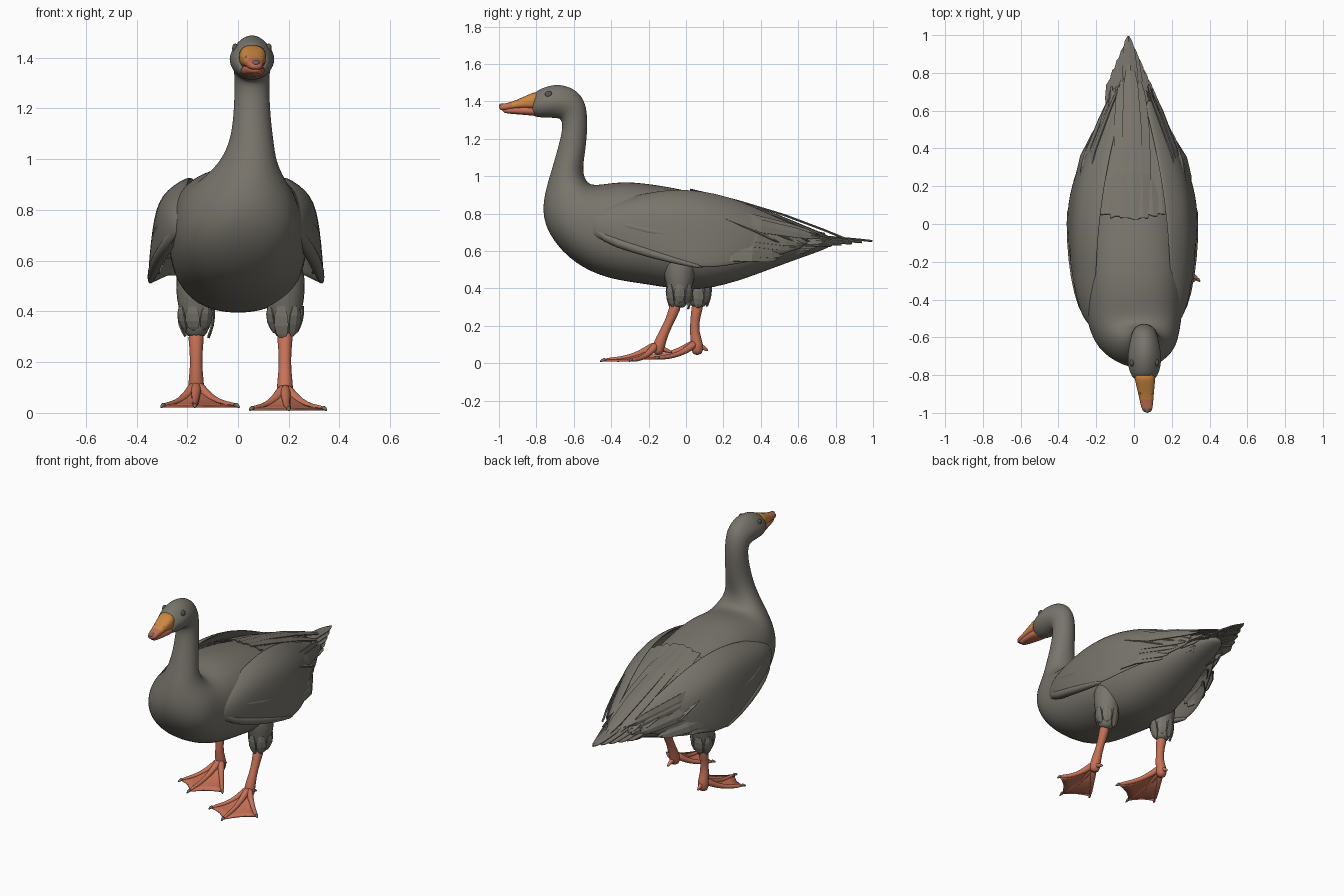
import bpy, math, random
from mathutils import Vector as V

random.seed(4)
if "Cube" in bpy.data.objects:
    bpy.data.objects.remove(bpy.data.objects["Cube"])


def material(name, rgb):
    m = bpy.data.materials.new(name)
    m.use_nodes = True
    m.diffuse_color = (*rgb, 1)
    m.node_tree.nodes["Principled BSDF"].inputs["Base Color"].default_value = (*rgb, 1)
    return m


grey = material("feather grey", (.19, .177, .15))
coral = material("leg coral", (.56, .165, .095))
orange = material("bill orange", (.62, .25, .055))
claw = material("claw grey", (.17, .145, .13))
dark = material("eye grey", (.1, .095, .085))


def build(name, verts, faces, mats, smooth=True, subsurf=0, thick=0):
    mesh = bpy.data.meshes.new(name)
    mesh.from_pydata([tuple(v) for v in verts], [], faces)
    for m in mats:
        mesh.materials.append(m)
    for p in mesh.polygons:
        p.use_smooth = smooth
    obj = bpy.data.objects.new(name, mesh)
    bpy.context.collection.objects.link(obj)
    if thick:
        mod = obj.modifiers.new("thickness", 'SOLIDIFY')
        mod.thickness, mod.offset = thick, 0
    if subsurf:
        mod = obj.modifiers.new("smooth", 'SUBSURF')
        mod.levels = mod.render_levels = subsurf
    return obj


def loft(name, rings, mats, subsurf=1):
    n = len(rings[0])
    verts = [p for r in rings for p in r]
    faces = [(i * n + j, i * n + (j + 1) % n, (i + 1) * n + (j + 1) % n, (i + 1) * n + j)
             for i in range(len(rings) - 1) for j in range(n)]
    faces += [tuple(reversed(range(n))), tuple(range(len(verts) - n, len(verts)))]
    return build(name, verts, faces, mats, True, subsurf)


def grid_faces(rows, cols):
    return [(i * cols + j, i * cols + j + 1, (i + 1) * cols + j + 1, (i + 1) * cols + j)
            for i in range(rows - 1) for j in range(cols - 1)]


def section(x, top, bottom, width, power=2.0, n=20):
    """Superellipse ring between a top and a bottom point in the y-z plane."""
    top, bottom = V((x, *top)), V((x, *bottom))
    mid, up, ring = (top + bottom) / 2, (top - bottom) / 2, []
    for k in range(n):
        a = math.tau * k / n
        c, s = math.cos(a), math.sin(a)
        cx = math.copysign(abs(c) ** (2 / power), c)
        sz = math.copysign(abs(s) ** (2 / power), s)
        ring.append(mid + V((width * cx, 0, 0)) + up * sz)
    return ring


def tube(name, points, radii, mat, n=10):
    """Round tube whose frame is carried along the path without twisting."""
    points, rings = [V(p) for p in points], []
    last = points[1] - points[0]
    q = last.to_track_quat('Z', 'Y')
    for i, p in enumerate(points):
        d = points[min(i + 1, len(points) - 1)] - points[max(i - 1, 0)]
        q = last.rotation_difference(d) @ q
        last = d
        rings.append([p + q @ V((math.cos(math.tau * k / n), math.sin(math.tau * k / n), 0)) * radii[i]
                      for k in range(n)])
    return loft(name, rings, [mat])


def ball(name, loc, size, mat):
    bpy.ops.mesh.primitive_uv_sphere_add(segments=20, ring_count=12, radius=1, location=loc)
    obj = bpy.context.object
    obj.name, obj.scale = name, size
    obj.data.materials.append(mat)
    bpy.ops.object.shade_smooth()


def feather(name, root, tip, width, normal, bulge):
    """Long pointed blade with a raised shaft, bowed along its normal."""
    root, tip, normal = V(root), V(tip), V(normal).normalized()
    side = (tip - root).cross(normal).normalized()
    verts = []
    for t, w in ((0, .5), (.3, .95), (.6, 1), (.85, .75), (.94, .45), (1, .08)):
        p = root.lerp(tip, t) + normal * bulge * math.sin(math.pi * t)
        notch = (tip - root) * random.uniform(-.02, .02)
        verts += [p - side * width * w + notch, p + normal * .006, p + side * width * w]
    build(name, verts, grid_faces(6, 3), [grey], False, 0, .006)


# body, neck and head: one loft (top y, top z, bottom y, bottom z, half width)
outline = [
    (.8, .65, .78, .62, .05), (.55, .73, .52, .53, .14), (.3, .84, .27, .43, .22),
    (.05, .92, .03, .375, .265), (-.2, .965, -.2, .42, .28), (-.35, .975, -.42, .445, .27),
    (-.46, .955, -.6, .53, .25), (-.52, .955, -.72, .66, .22), (-.545, 1, -.77, .78, .165),
    (-.55, 1.05, -.76, .9, .112), (-.54, 1.12, -.72, 1.03, .085), (-.53, 1.2, -.685, 1.15, .073),
    (-.525, 1.3, -.66, 1.25, .069), (-.535, 1.39, -.665, 1.305, .07),
    (-.575, 1.455, -.69, 1.31, .08), (-.65, 1.49, -.73, 1.312, .091),
    (-.72, 1.49, -.78, 1.312, .09), (-.785, 1.465, -.82, 1.322, .07), (-.815, 1.445, -.83, 1.33, .055)]
rings = []
for i, (ty, tz, by, bz, w) in enumerate(outline):
    x = .055 * min(1, max(0, (i - 6) / 4)) - (.02 if i == 0 else 0)
    rings.append(section(x, (ty, tz), (by, bz), w, 2.35 if 1 < i < 8 else 2))
    if i > 13:  # narrow the crown
        for p in rings[-1]:
            p.x -= (p.x - x) * max(0, p.z - 1.4) * 2.5
loft("body_neck_head", rings, [grey], 2)

# bill: upper half two-coloured by height and reach, lower half plain
upper = [(-.78, 1.462, 1.345, .059), (-.83, 1.443, 1.355, .054), (-.88, 1.42, 1.36, .045),
         (-.93, 1.398, 1.357, .037), (-.975, 1.388, 1.35, .031), (-1, 1.38, 1.355, .018)]
lower = [(-.78, 1.375, 1.32, .053), (-.85, 1.375, 1.326, .046), (-.92, 1.372, 1.332, .035),
         (-.985, 1.368, 1.337, .022)]
for name, rows in (("upper_bill", upper), ("lower_bill", lower)):
    bill = loft(name, [section(.056 + (-.79 - y) * .07, (y, t), (y, b), w, 2.5, 16)
                       for y, t, b, w in rows], [coral, orange])
    if name == "upper_bill":
        for p in bill.data.polygons:
            p.material_index = int(p.center.z > 1.376 and p.center.y > -.93)
ball("bill_nail", (.071, -.977, 1.378), (.017, .023, .012), claw)

for s, side in ((1, "left"), (-1, "right")):
    ball(side + "_nostril", (.063 + s * .031, -.885, 1.402), (.006, .018, .007), coral)
    ball(side + "_eye", (.055 + s * .066, -.735, 1.437), (.012, .019, .019), dark)

    # folded wing shell: y, then x and z from the upper to the lower edge
    k = s * (1 if s > 0 else 1.05)
    wing = [(-.53, .2, .78, .22, .76, .225, .74, .22, .71), (-.45, .2, .84, .255, .8, .272, .73, .262, .65),
            (-.3, .19, .89, .28, .84, .303, .73, .298, .6), (-.1, .18, .935, .29, .865, .315, .73, .33, .54),
            (.1, .16, .925, .285, .85, .31, .72, .338, .49), (.3, .13, .87, .235, .8, .272, .7, .283, .53),
            (.5, .09, .77, .15, .73, .175, .67, .175, .57), (.66, .05, .71, .09, .69, .1, .66, .09, .63)]
    verts = []
    for y, *r in wing:
        verts += [(k * r[j], y, r[j + 1]) for j in (0, 2, 4, 6)]
    build(side + "_wing", verts, grid_faces(len(wing), 4), [grey], True, 2, .022)
    # rounded forearm and upper fold on the wing
    tube(side + "_wing_forearm",
         [(k * .215, -.52, .75), (k * .26, -.44, .67), (k * .297, -.28, .615), (k * .322, -.08, .555), (k * .33, .1, .51)],
         [.018, .028, .028, .022, .01], grey)
    tube(side + "_wing_fold",
         [(k * .25, -.46, .78), (k * .292, -.3, .73), (k * .31, -.1, .68), (k * .305, .1, .7)],
         [.014, .024, .022, .008], grey)
    # flight feathers along the flank
    for j in range(8):
        feather(f"{side}_flight_feather_{j}", (k * .285, -.1 + .035 * j, .82 - .036 * j),
                (k * (.08 + .014 * j), .72 - .035 * j + random.uniform(-.05, .05), .69 - .019 * j),
                .036, (s, 0, .35), .05)

# long feathers over the back
for j in range(-5, 6):
    x, a = j * .05, abs(j) / 5
    feather(f"back_feather_{j + 5}", (x, .02 + .05 * a, .925 - 1.5 * x * x),
            (x * .75 - .02, .82 - .33 * a + random.uniform(-.05, .05), .66 - .02 * a),
            .05, (x * 2, .3, 1), .024)

# short ragged feathers around the rump
for j in range(14):
    a = math.pi * (j / 13 - .5) * 1.5
    root = V((.12 * math.sin(a), .45, .65 + .07 * math.cos(a)))
    tip = V((.1 * math.sin(a) - .02, random.uniform(.6, .76), .63 + .06 * math.cos(a)))
    feather(f"rump_feather_{j}", root, tip, .025, (math.sin(a), 0, math.cos(a) + .2), .01)

# tail fan
for j in range(-4, 5):
    a = abs(j)
    feather(f"tail_feather_{j + 4}", (j * .024 - .005, .5, .68 - .012 * a),
            (j * .022 - .03, .995 - .055 * a, .65 - .006 * a), .04, (j * .06, .1, 1), .008)

# legs: hip x, cuff y, y along the shank, ground height, toe tips, hind toe
legs = (("left", .185, -.035, (-.045, -.075, -.115, -.145, -.155), .014,
         ((.05, -.36), (.2, -.45), (.345, -.3)), -.07),
        ("right", -.165, .065, (.068, .05, .042, .062, .06), .026,
         ((-.3, -.17), (-.17, -.27), (0, -.16)), .12))
for side, x, cuff, ys, ground, tips, hind in legs:
    tube(side + "_thigh", [(x * .9, cuff, .62), (x * .95, cuff, .52), (x, cuff, .44), (x, cuff, .38),
                           (x, (cuff + ys[0]) / 2, .33), (x, ys[0], .295)],
         [.08, .095, .08, .063, .052, .036], grey, 12)
    for j in range(7):
        a = math.tau * j / 7
        out = V((math.cos(a), math.sin(a), 0))
        base = V((x, cuff, 0))
        feather(f"{side}_thigh_feather_{j}", base + out * .066 + V((0, 0, .42)),
                base + out * .045 + V((0, 0, random.uniform(.29, .33))), .028, out, .008)
    tube(side + "_shank", [(x, y, z) for y, z in zip(ys, (.34, .25, .17, .1, .04))],
         [.04, .026, .025, .036, .032], coral)
    heel = V((x, ys[-1], ground))

    def on_foot(tip, t, lift=0):
        p = heel.lerp(V((*tip, ground)), t)
        p.z += .085 * max(0, 1 - t) ** 2.5 + lift
        return p

    # toes with claws
    steps = (0, .2, .4, .6, .8, .95)
    for j, tip in enumerate(tips):
        tube(f"{side}_toe_{j}", [on_foot(tip, t, .004) for t in steps],
             [.026, .021, .016, .014, .013, .01], coral, 8)
        tube(f"{side}_claw_{j}", [on_foot(tip, .92, .006), on_foot(tip, .98, .004), on_foot(tip, 1.04, -.006)],
             [.012, .011, .003], claw, 6)
    # webbing between toes, with a scalloped front edge
    verts = []
    for i in range(9):
        f = i / 4
        a = min(int(f), 1)
        edge = V(tips[a]).lerp(V(tips[a + 1]), f - a)
        scallop = .95 - .06 * math.sin(math.pi * (f - a))
        verts += [on_foot(edge, t * scallop) for t in (0, .2, .4, .6, .8, 1)]
    build(side + "_web", verts, grid_faces(9, 6), [coral], True, 0, .01)
    # hind toe
    tube(side + "_hind_toe", [(x, ys[-1], ground + .07), (x, (ys[-1] + hind) / 2, ground + .06), (x, hind, ground + .04)],
         [.022, .014, .006], coral, 8)
